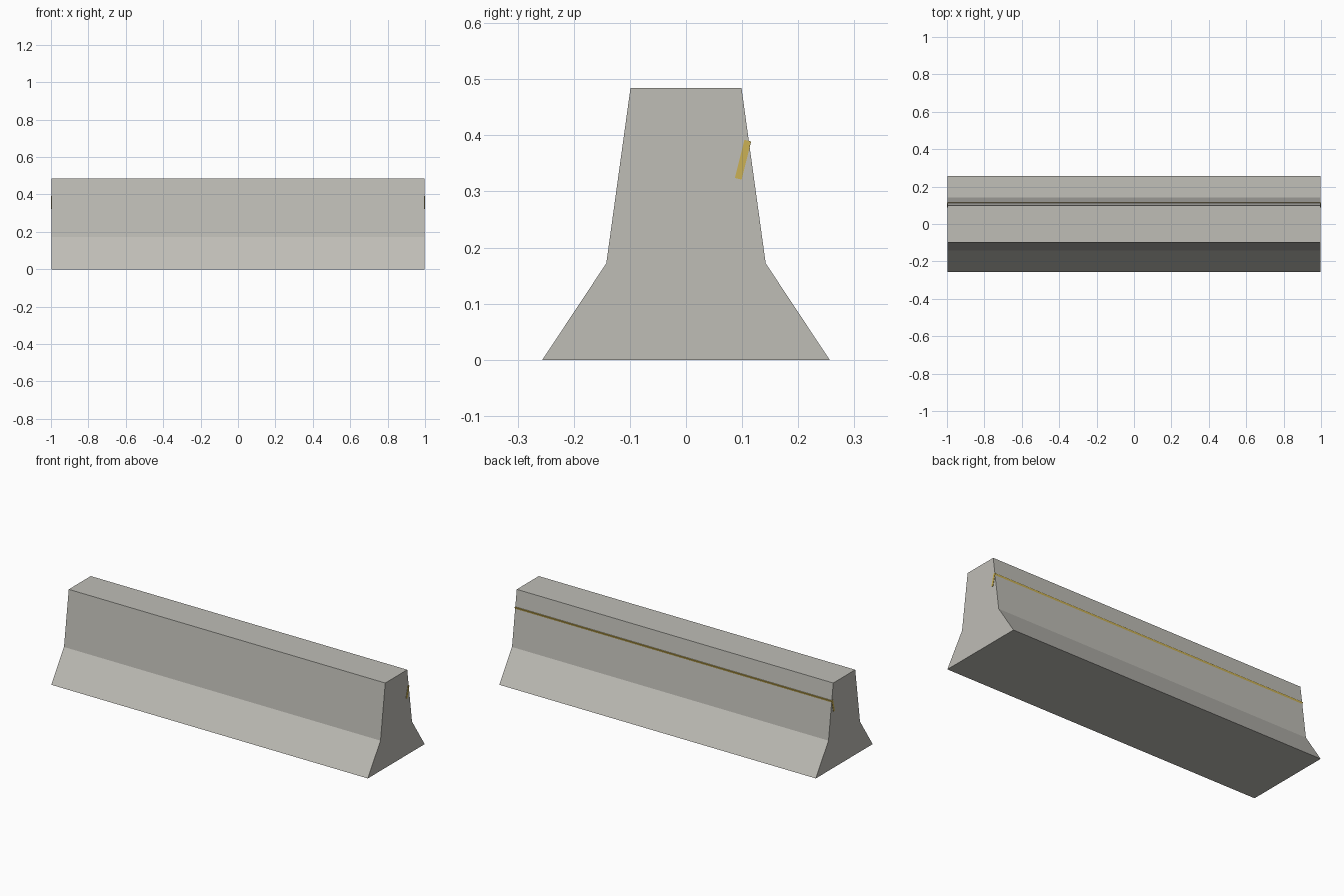
import bpy

if "Cube" in bpy.data.objects:
    bpy.data.objects.remove(bpy.data.objects["Cube"])


def material(name, color):
    m = bpy.data.materials.new(name)
    m.diffuse_color = (*color, 1.0)
    m.use_nodes = True
    m.node_tree.nodes["Principled BSDF"].inputs["Base Color"].default_value = m.diffuse_color
    return m


def extrude_x(name, profile, half_length, mat):
    """Extrude a counter-clockwise (y, z) profile along x."""
    n = len(profile)
    verts = [(x, y, z) for x in (-half_length, half_length) for y, z in profile]
    faces = [tuple(reversed(range(n))), tuple(range(n, 2 * n))]
    faces += [(i, (i + 1) % n, n + (i + 1) % n, n + i) for i in range(n)]
    mesh = bpy.data.meshes.new(name)
    mesh.from_pydata(verts, [], faces)
    mesh.materials.append(mat)
    obj = bpy.data.objects.new(name, mesh)
    bpy.context.collection.objects.link(obj)
    return obj


concrete = material("concrete grey", (0.52, 0.51, 0.47))
yellow = material("stripe yellow", (0.60, 0.44, 0.09))

# Concrete barrier: symmetric flared section
side = [(0.256, 0.0), (0.142, 0.172), (0.099, 0.484)]
section = side + [(-y, z) for y, z in reversed(side)]
extrude_x("barrier_body", section, 0.998, concrete)

# Tilted strip set into the back face, slightly longer than the body
strip = [(0.087, 0.324), (0.099, 0.321), (0.116, 0.389), (0.104, 0.392)]
extrude_x("back_strip", strip, 1.0, yellow)
